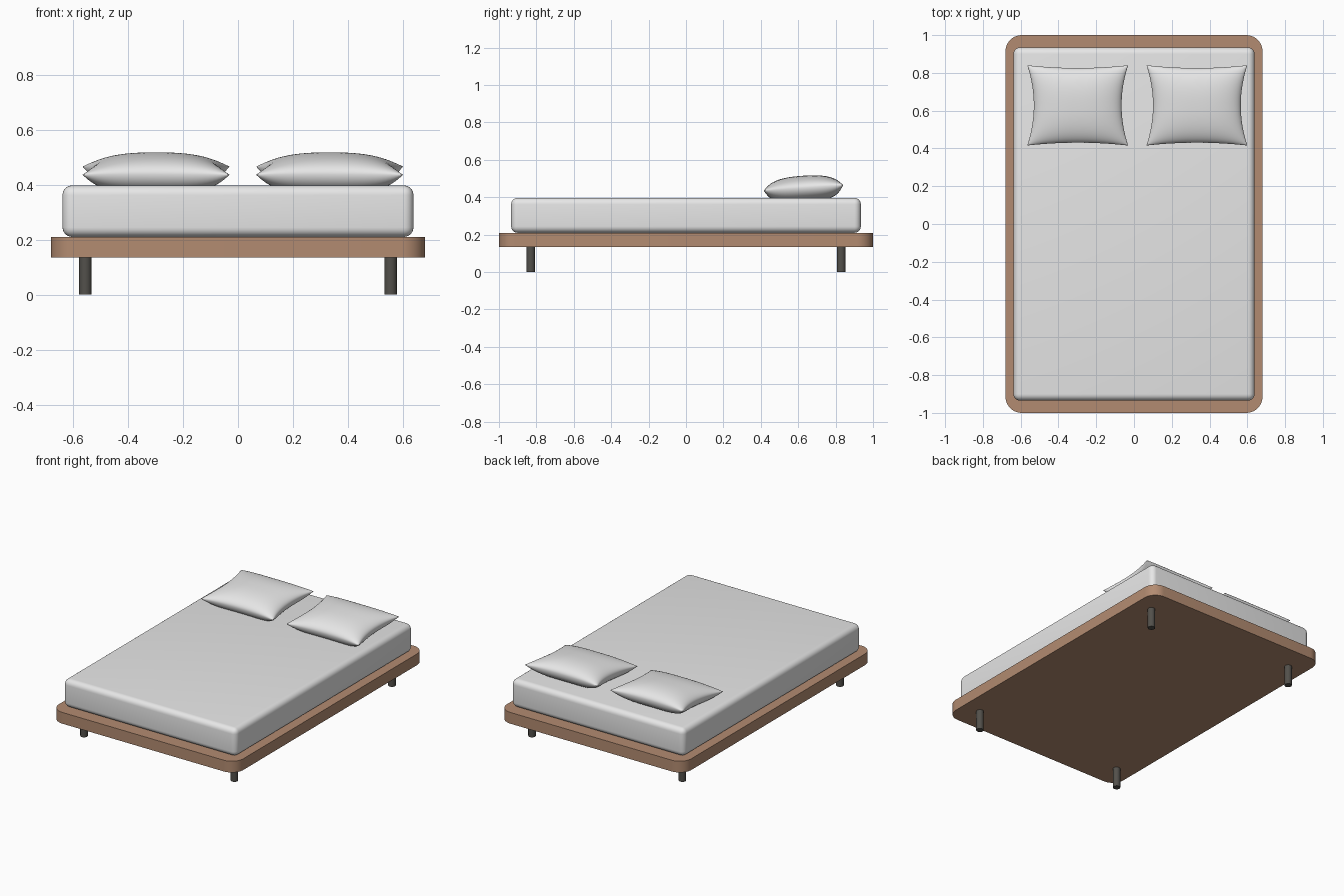
import bpy, bmesh, math
from mathutils import Matrix

if "Cube" in bpy.data.objects:
    bpy.data.objects.remove(bpy.data.objects["Cube"])


def material(name, rgb):
    m = bpy.data.materials.new(name)
    m.diffuse_color = (*rgb, 1)
    m.use_nodes = True
    m.node_tree.nodes["Principled BSDF"].inputs["Base Color"].default_value = m.diffuse_color
    return m


WOOD = material("warm wood", (0.45, 0.26, 0.165))
LINEN = material("pale linen", (0.8, 0.8, 0.8))
METAL = material("dark metal", (0.085, 0.08, 0.07))


def finish(name, bm, mat, angle=40):
    bmesh.ops.recalc_face_normals(bm, faces=bm.faces)
    me = bpy.data.meshes.new(name)
    bm.to_mesh(me)
    bm.free()
    ob = bpy.data.objects.new(name, me)
    bpy.context.collection.objects.link(ob)
    me.materials.append(mat)
    bpy.ops.object.select_all(action='DESELECT')
    ob.select_set(True)
    bpy.context.view_layer.objects.active = ob
    bpy.ops.object.shade_smooth_by_angle(angle=math.radians(angle))
    return ob


def box(hx, hy, z0, z1):
    bm = bmesh.new()
    bmesh.ops.create_cube(bm, size=1, matrix=Matrix.Translation((0, 0, (z0 + z1) / 2))
                          @ Matrix.Diagonal((2 * hx, 2 * hy, z1 - z0, 1)))
    return bm


# Platform: slab with rounded vertical corners
bm = box(0.68, 1.0, 0.135, 0.21)
upright = [e for e in bm.edges if abs(e.verts[0].co.z - e.verts[1].co.z) > 0.01]
bmesh.ops.bevel(bm, geom=upright, offset=0.085, segments=10, profile=0.5, affect='EDGES')
finish("platform", bm, WOOD)

# Mattress: soft rounded box
bm = box(0.638, 0.935, 0.21, 0.397)
bmesh.ops.bevel(bm, geom=bm.edges[:], offset=0.035, segments=6, profile=0.5, affect='EDGES')
finish("mattress", bm, LINEN, 60)

# Legs
for sx, side in ((-1, "left"), (1, "right")):
    for sy, end in ((-1, "front"), (1, "back")):
        bm = bmesh.new()
        bmesh.ops.create_cone(bm, cap_ends=True, segments=24, radius1=0.023, radius2=0.023,
                              depth=0.137, matrix=Matrix.Translation((sx * 0.555, sy * 0.83, 0.0685)))
        finish(f"{end}_{side}_leg", bm, METAL)


# Pillows: pincushion outline, puffed top and bottom, tilted up at the back
def pillow(name, cx, cy, cz, n=32):
    hx, hy = 0.267, 0.213
    bm = bmesh.new()
    params = [math.sin(math.pi / 2 * (2 * i / n - 1)) for i in range(n + 1)]
    for sign, height, power in ((1, 0.064, 2.5), (-1, 0.075, 4)):
        rows = []
        for v in params:
            row = []
            for u in params:
                puff = math.sqrt(max(0, (1 - abs(u) ** power) * (1 - abs(v) ** power)))
                x = u * hx * (1 - 0.13 * (1 - v * v))
                y = v * hy * (1 - 0.07 * (1 - u * u))
                row.append(bm.verts.new((x, y, sign * height * puff)))
            rows.append(row)
        for j in range(n):
            for i in range(n):
                bm.faces.new((rows[j][i], rows[j][i + 1], rows[j + 1][i + 1], rows[j + 1][i]))
    bmesh.ops.remove_doubles(bm, verts=bm.verts, dist=1e-5)
    bm.transform(Matrix.Translation((cx, cy, cz)) @ Matrix.Rotation(math.radians(4), 4, 'X'))
    finish(name, bm, LINEN, 80)


pillow("left_pillow", -0.298, 0.628, 0.451)
pillow("right_pillow", 0.333, 0.628, 0.451)
